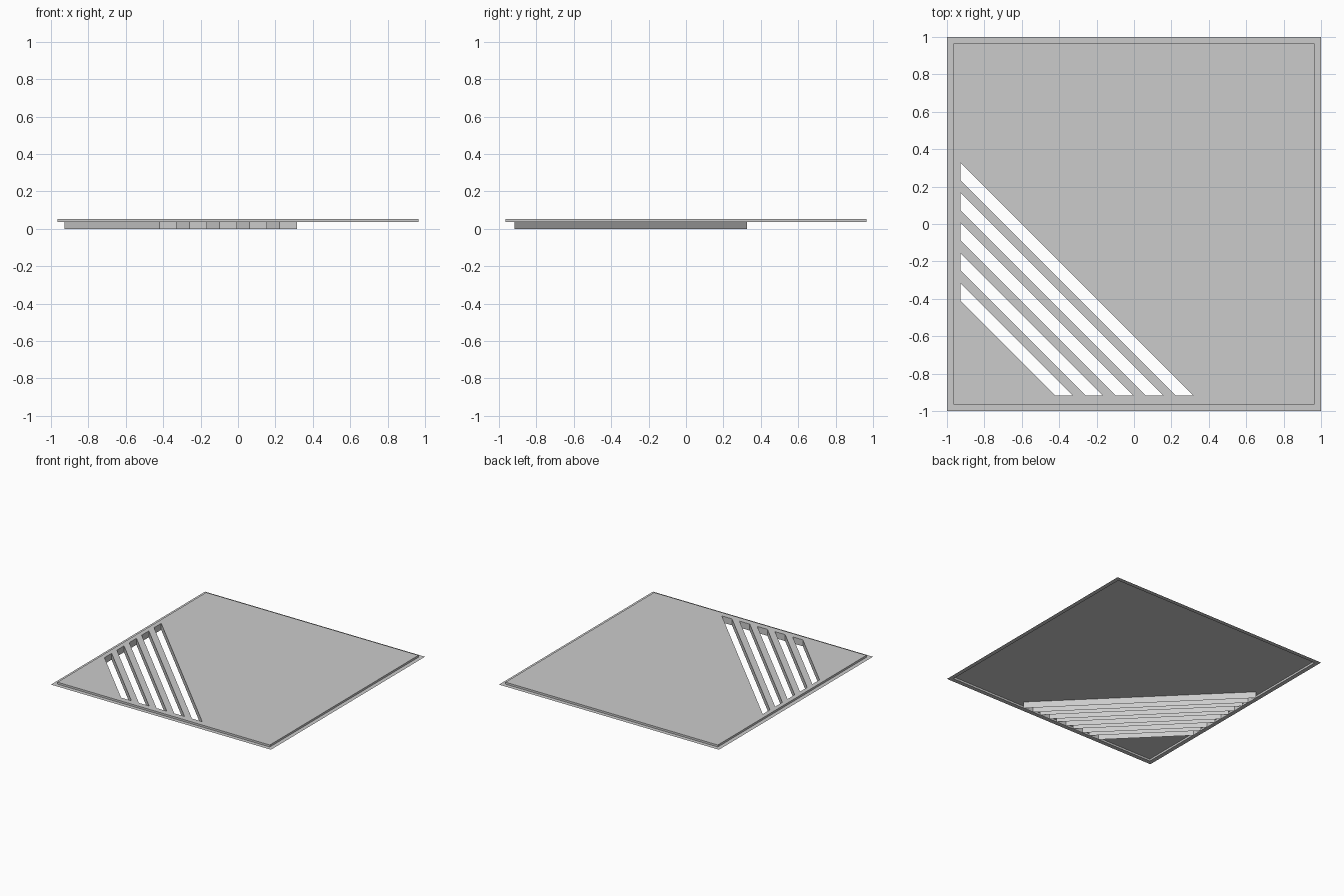
import bpy, bmesh

if "Cube" in bpy.data.objects:
    bpy.data.objects.remove(bpy.data.objects["Cube"])

TOP, STEP = 0.053, 0.037        # raised panel height, flange height
INNER, OUTER = 0.965, 1.0       # half sizes of panel and flange
LEFT, FRONT = -0.927, -0.916    # lines where the slots end
SLOTS, PITCH, WIDTH = 5, 0.161, 0.093


def make_object(name, bm):
    mesh = bpy.data.meshes.new(name)
    bm.to_mesh(mesh)
    bm.free()
    obj = bpy.data.objects.new(name, mesh)
    bpy.context.collection.objects.link(obj)
    return obj


def add_loop(bm, points, z):
    return [bm.verts.new((x, y, z)) for x, y in points]


def band(bm, first, second):
    """Ring of quads between two matching loops."""
    n = len(first)
    for i in range(n):
        j = (i + 1) % n
        bm.faces.new((first[i], second[i], second[j], first[j]))


def square(h):
    return [(-h, -h), (h, -h), (h, h), (-h, h)]


def slot(i):
    """Counter-clockwise outline of a 45 degree slot."""
    far = -0.60 - PITCH * i
    near = far - WIDTH
    return [(near - FRONT, FRONT), (far - FRONT, FRONT),
            (LEFT, far - LEFT), (LEFT, near - LEFT)]


# Thin pressed panel: slotted top, short step wall and flat flange
bm = bmesh.new()
loops = [add_loop(bm, square(INNER), TOP)]
loops += [add_loop(bm, slot(i), TOP) for i in range(SLOTS)]
edges = [bm.edges.new((lp[k], lp[(k + 1) % 4])) for lp in loops for k in range(4)]
bmesh.ops.triangle_fill(bm, edges=edges, use_beauty=True, normal=(0, 0, 1))
for f in bm.faces:
    f.normal_update()
    if f.normal.z < 0:
        f.normal_flip()
step = add_loop(bm, square(INNER), STEP)
flange = add_loop(bm, square(OUTER), STEP)
band(bm, loops[0], step)
band(bm, step, flange)
make_object("slotted_panel", bm)

# Open sleeves hanging below each slot, facing into the opening
bm = bmesh.new()
for i in range(SLOTS):
    band(bm, add_loop(bm, slot(i), 0.0), add_loop(bm, slot(i), TOP))
make_object("slot_sleeves", bm)
